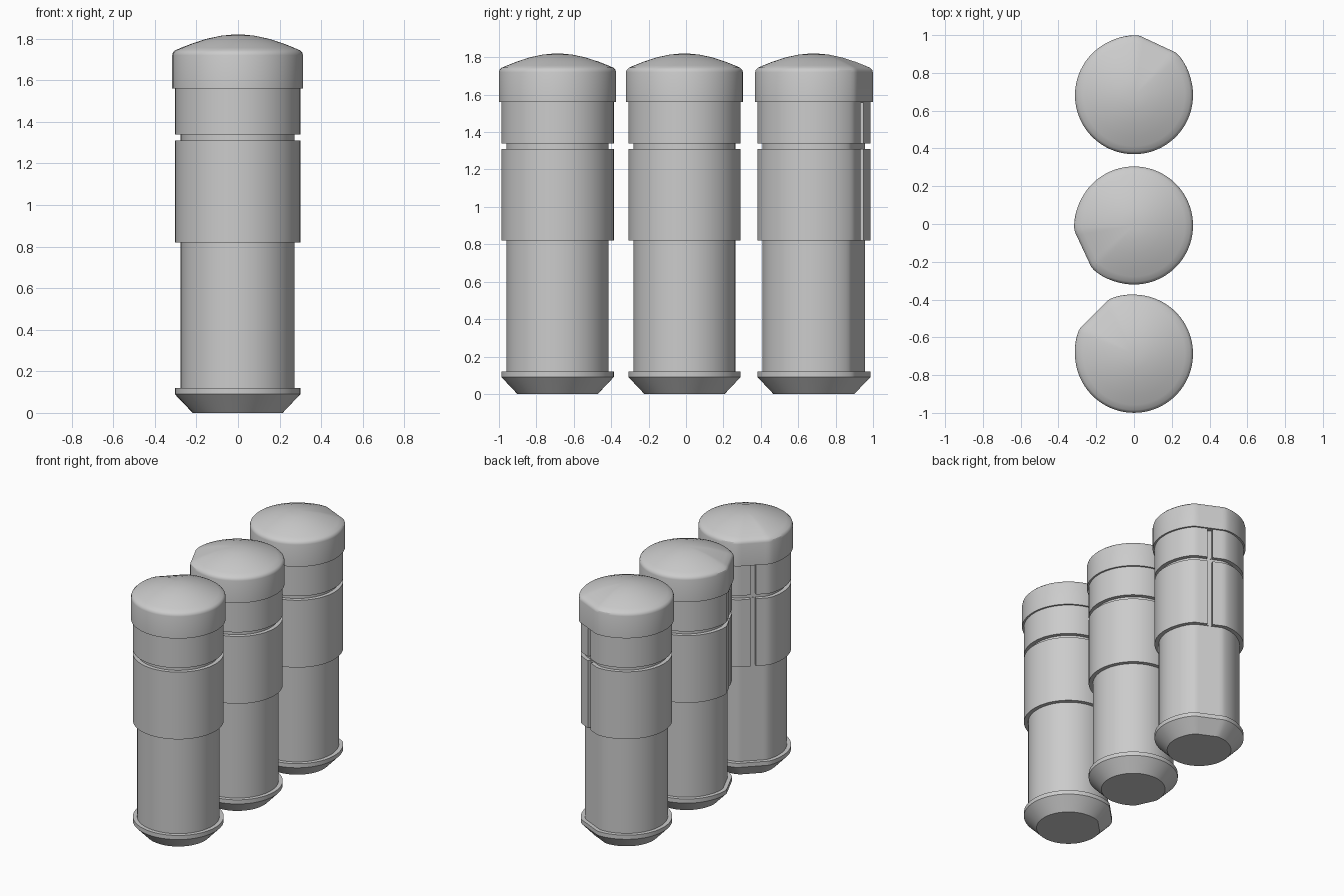
import bpy, bmesh, math
from mathutils import Matrix

if "Cube" in bpy.data.objects:
    bpy.data.objects.remove(bpy.data.objects["Cube"])

# (radius, height) outline: base cone, collar, shaft, sleeve, ring groove, band, domed cap
PROFILE = [(0.215, 0), (0.30, 0.09), (0.30, 0.12), (0.272, 0.12), (0.272, 0.82),
           (0.30, 0.82), (0.30, 1.31), (0.272, 1.31), (0.272, 1.34), (0.30, 1.34),
           (0.30, 1.56), (0.3125, 1.56), (0.3125, 1.72), (0.309, 1.733), (0.298, 1.744),
           (0.27, 1.756), (0.22, 1.776), (0.15, 1.799), (0.08, 1.814), (0.03, 1.819)]
SIDES = 96
HALF = math.radians(20)          # half angle of the flattened side
CORNER = 1.015                   # the flat's edges stand slightly proud
FLAT = CORNER * math.cos(HALF)


def section(a):
    """Radius factor at angle a from the middle of the flattened side."""
    a = abs((a + math.pi) % (2 * math.pi) - math.pi)
    if a < HALF:
        return FLAT / math.cos(a)
    t = min(1, (a - HALF) / math.radians(35))
    return CORNER + (1 - CORNER) * t * t * (3 - 2 * t)


def make_canister(name, y, angle):
    # Lathe the outline around a circle with one flat side
    bm = bmesh.new()
    rings = []
    for r, z in PROFILE:
        ring = []
        for i in range(SIDES):
            a = 2 * math.pi * i / SIDES
            k = r * section(a)
            ring.append(bm.verts.new((k * math.cos(a), k * math.sin(a), z)))
        rings.append(ring)
    for lo, hi in zip(rings, rings[1:]):
        for i in range(SIDES):
            j = (i + 1) % SIDES
            bm.faces.new((lo[i], lo[j], hi[j], hi[i]))
    bm.faces.new(rings[0][::-1])
    bm.faces.new(rings[-1])
    me = bpy.data.meshes.new(name)
    bm.to_mesh(me)
    bm.free()
    ob = bpy.data.objects.new(name, me)
    bpy.context.collection.objects.link(ob)

    # Cut the vertical slot in the flat side
    inner, outer, z0, z1 = 0.272 * FLAT + 0.002, 0.36, 0.81, 1.558
    cm = bmesh.new()
    bmesh.ops.create_cube(cm, size=1, matrix=Matrix.Translation(
        ((inner + outer) / 2, 0, (z0 + z1) / 2)) @ Matrix.Diagonal((outer - inner, 0.036, z1 - z0, 1)))
    cme = bpy.data.meshes.new(name + "_slot_cutter")
    cm.to_mesh(cme)
    cm.free()
    cutter = bpy.data.objects.new(name + "_slot_cutter", cme)
    bpy.context.collection.objects.link(cutter)
    cutter.hide_render = True
    mod = ob.modifiers.new("slot", 'BOOLEAN')
    mod.operation, mod.solver, mod.object = 'DIFFERENCE', 'EXACT', cutter
    bpy.ops.object.select_all(action='DESELECT')
    bpy.context.view_layer.objects.active = ob
    ob.select_set(True)
    bpy.ops.object.modifier_apply(modifier=mod.name)
    bpy.data.objects.remove(cutter)
    bpy.ops.object.shade_smooth_by_angle(angle=math.radians(30))
    ob.location.y = y
    ob.rotation_euler.z = math.radians(angle)


# Three canisters in a row, each turned differently
for name, y, angle in (("front_canister", -0.687, 135),
                       ("middle_canister", -0.008, 205),
                       ("back_canister", 0.682, 65)):
    make_canister(name, y, angle)
